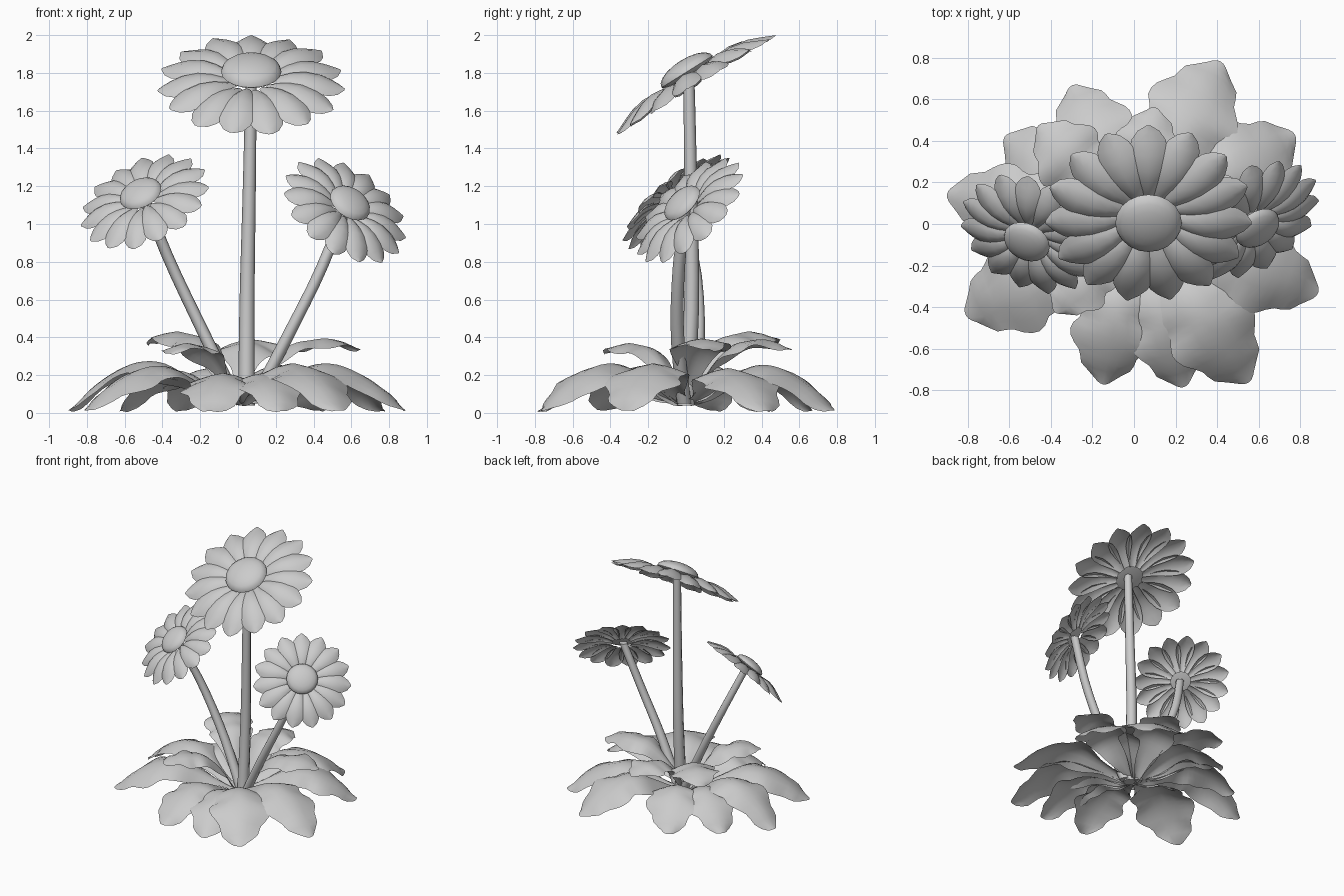
import bpy, bmesh, math
from mathutils import Vector, Matrix

if "Cube" in bpy.data.objects:
    bpy.data.objects.remove(bpy.data.objects["Cube"])

grey = bpy.data.materials.new("plain_grey")
grey.diffuse_color = (0.6, 0.6, 0.6, 1)
grey.use_nodes = True
grey.node_tree.nodes["Principled BSDF"].inputs["Base Color"].default_value = grey.diffuse_color


def finish(name, bm, angle=60):
    me = bpy.data.meshes.new(name)
    bm.to_mesh(me)
    bm.free()
    ob = bpy.data.objects.new(name, me)
    bpy.context.collection.objects.link(ob)
    me.materials.append(grey)
    bpy.ops.object.select_all(action='DESELECT')
    ob.select_set(True)
    bpy.context.view_layer.objects.active = ob
    bpy.ops.object.shade_smooth_by_angle(angle=math.radians(angle))
    return ob


def strip(bm, rows, mat=Matrix()):
    """Skin a sheet through rows of points."""
    grid = [[bm.verts.new(mat @ Vector(p)) for p in row] for row in rows]
    for a, b in zip(grid, grid[1:]):
        for i in range(len(a) - 1):
            bm.faces.new((a[i], b[i], b[i + 1], a[i + 1]))


def sample(vals, t):
    """Smooth interpolation through evenly spaced values."""
    f = t * (len(vals) - 1)
    i = min(int(f), len(vals) - 2)
    f -= i
    p0, p1, p2 = vals[max(i - 1, 0)], vals[i], vals[i + 1]
    p3 = vals[min(i + 2, len(vals) - 1)]
    return p1 + 0.5 * f * (p2 - p0 + f * (2 * p0 - 5 * p1 + 4 * p2 - p3
                                         + f * (3 * (p1 - p2) + p3 - p0)))


# Flower heads: ring of cupped petals around a domed disk
PETAL_R = [.10, .15, .21, .28, .36, .42, .465, .498]
PETAL_W = [.020, .038, .062, .086, .095, .082, .052, .008]
PETAL_Z = [-.045, -.025, -.008, -.003, -.018, -.042, -.062, -.076]
ACROSS = (-1, -.6, 0, .6, 1)


def flower(name, centre, normal, size, petals=15):
    n = Vector(normal).normalized()
    side = Vector((0, 0, 1)).cross(n).normalized()
    up = n.cross(side)
    mat = Matrix((side, up, n)).transposed().to_4x4()
    mat = Matrix.Translation(centre) @ mat @ Matrix.Scale(size, 4)
    bm = bmesh.new()
    for k in range(petals):
        # local +y points up the slope, so the first petal stands on top
        turn = mat @ Matrix.Rotation(2 * math.pi * k / petals, 4, 'Z')
        lift = 0.008 * (k % 2)
        strip(bm, [[(s * w, r, z + lift - 0.4 * w * s * s) for s in ACROSS]
                   for r, w, z in zip(PETAL_R, PETAL_W, PETAL_Z)], turn)
    bmesh.ops.recalc_face_normals(bm, faces=bm.faces)
    finish(name + "_petals", bm)
    bm = bmesh.new()
    bmesh.ops.create_uvsphere(bm, u_segments=20, v_segments=10, radius=0.16)
    for v in bm.verts:
        v.co.z = v.co.z * (0.42 if v.co.z > 0 else 0.15) + 0.008
    bm.transform(mat)
    finish(name + "_disk", bm)


flower("tall_flower", (.07, .01, 1.80), (0, -.53, .848), 1.0)
flower("left_flower", (-.513, -.08, 1.155), (-.34, -.61, .715), .725)
flower("right_flower", (.59, -.015, 1.105), (.45, -.62, .64), .73)


# Stems: tapered tubes along a smooth path
def stem(name, pts, r0, r1, sides=8, steps=10):
    bm = bmesh.new()
    rows = []
    for j in range(steps + 1):
        t = j / steps
        c = [sample([p[a] for p in pts], t) for a in range(3)]
        r = r0 + (r1 - r0) * t
        rows.append([bm.verts.new((c[0] + r * math.cos(2 * math.pi * i / sides),
                                   c[1] + r * math.sin(2 * math.pi * i / sides), c[2]))
                     for i in range(sides)])
    for a, b in zip(rows, rows[1:]):
        for i in range(sides):
            j = (i + 1) % sides
            bm.faces.new((a[i], a[j], b[j], b[i]))
    bm.faces.new(rows[0][::-1])
    bm.faces.new(rows[-1])
    finish(name, bm)


stem("tall_stem", [(.045, .0, .04), (.048, .03, .6), (.06, .025, 1.2), (.07, .015, 1.79)], .045, .029)
stem("left_stem", [(.0, .03, .05), (-.18, .065, .42), (-.36, .04, .80), (-.495, -.06, 1.135)], .038, .030)
stem("right_stem", [(.08, -.01, .05), (.26, -.045, .40), (.43, -.04, .74), (.57, -.005, 1.085)], .038, .030)

# Leaves: broad lobed sheets arching out from the base
LEAF_W = [.04, .09, .15, .22, .32, .42, .46, .41, .51, .48, .35, .30, .11]
LOW_Z = [.05, .11, .18, .24, .245, .20, .12, .012]
HIGH_Z = [.06, .20, .31, .38, .40, .41, .39, .35]


def leaf(name, angle, length, width, heights, scale_z=1.0, steps=24):
    rows = []
    phase = math.radians(angle * 3)
    for j in range(steps + 1):
        t = j / steps
        z = sample(heights, t) * scale_z
        row = []
        for s in (-1, -.7, -.35, 0, .35, .7, 1):
            # the two edges are staggered so the lobes do not match
            tt = min(1, max(0, t + .025 * s * math.sin(phase) * math.sin(math.pi * t)))
            y = s * sample(LEAF_W, tt) * width
            x = .02 + (length - .02) * t - .06 * s * s * width * t * t
            drop = .16 * abs(s) ** 1.5 * width * math.sin(math.pi * t)
            ripple = .012 * s * s * math.sin(16 * t + phase + s)
            row.append((x, y, max(.006, z - drop + ripple)))
        rows.append(row)
    bm = bmesh.new()
    strip(bm, rows, Matrix.Rotation(math.radians(angle), 4, 'Z'))
    bmesh.ops.recalc_face_normals(bm, faces=bm.faces)
    if sum(f.normal.z for f in bm.faces) < 0:
        bmesh.ops.reverse_faces(bm, faces=bm.faces)
    finish(name, bm)


# angle, length, width, height factor
low = [(62, .885, .46, 1.02), (114, .73, .40, .95), (29, .885, .44, .95),
       (171, .91, .38, 1.1), (208.5, .92, .46, 1.0), (339.5, .945, .42, 1.05),
       (306, .94, .44, 1.05), (287, .82, .36, .84), (259, .785, .40, .85),
       (146, .75, .38, .9)]
for i, (a, l, w, h) in enumerate(low):
    leaf("low_leaf_%d" % (i + 1), a, l, w, LOW_Z, h)

high = [(10, .66, .32, .96), (134, .66, .36, 1.05), (228, .57, .30, .90),
        (80, .57, .32, .95)]
for i, (a, l, w, h) in enumerate(high):
    leaf("high_leaf_%d" % (i + 1), a, l, w, HIGH_Z, h)
